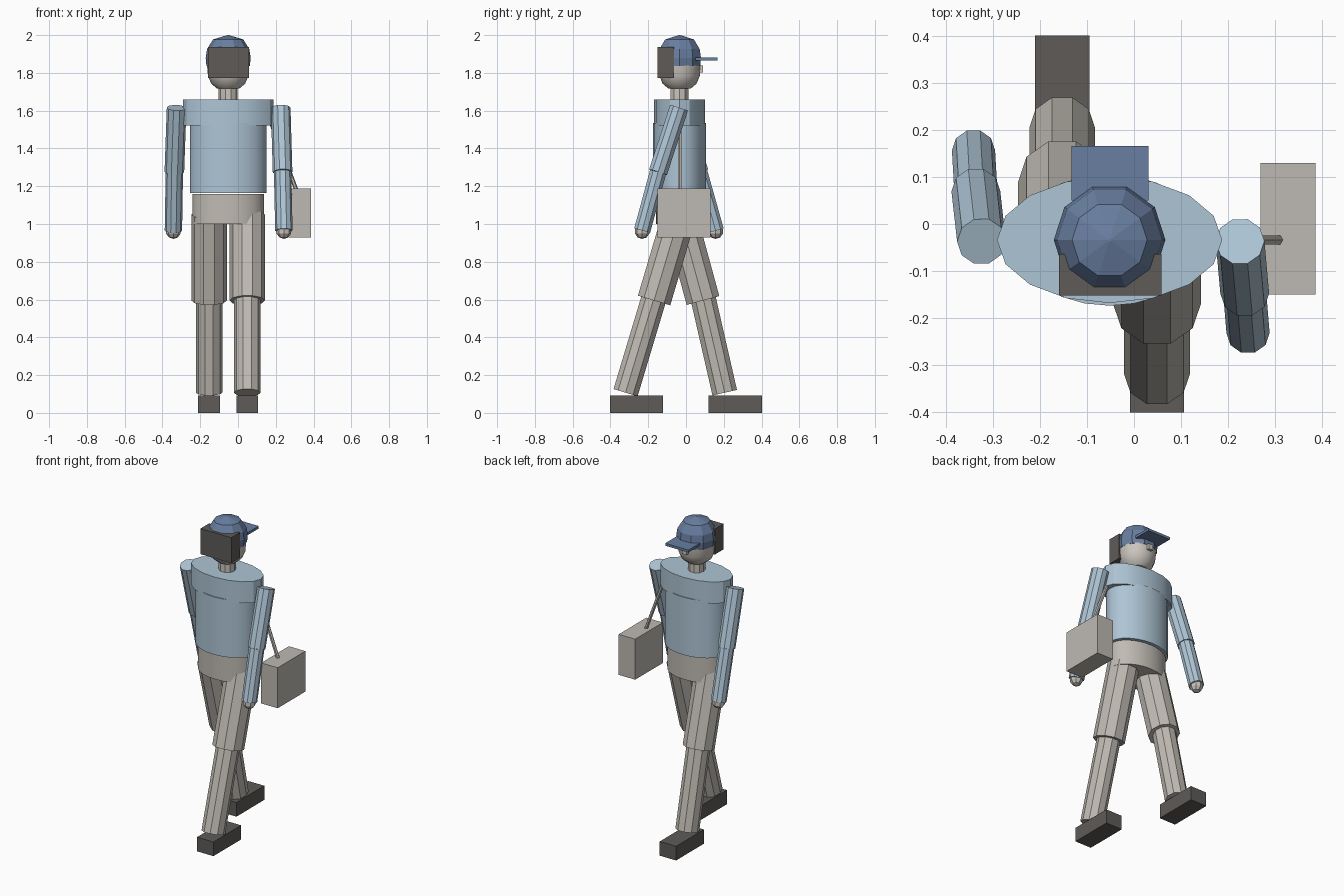
import bpy
import bmesh
import math
from mathutils import Vector, Matrix

if "Cube" in bpy.data.objects:
    bpy.data.objects.remove(bpy.data.objects["Cube"], do_unlink=True)


def material(name, srgb):
    linear = [((c / 255 + 0.055) / 1.055) ** 2.4 for c in srgb] + [1]
    mat = bpy.data.materials.new(name)
    mat.use_nodes = True
    mat.diffuse_color = linear
    mat.node_tree.nodes["Principled BSDF"].inputs["Base Color"].default_value = linear
    return mat


shirt = material("light blue shirt", (174, 197, 213))
denim = material("cap blue", (104, 126, 160))
dark = material("dark grey", (94, 91, 88))
trousers = material("warm grey trousers", (192, 187, 179))
leather = material("pale grey bag", (190, 186, 180))
skin = material("pale skin", (203, 197, 189))

CX, CY = -0.052, -0.034  # body axis


def finish(name, bm, mat, smooth=False):
    bmesh.ops.recalc_face_normals(bm, faces=bm.faces)
    mesh = bpy.data.meshes.new(name)
    bm.to_mesh(mesh)
    bm.free()
    mesh.materials.append(mat)
    obj = bpy.data.objects.new(name, mesh)
    bpy.context.collection.objects.link(obj)
    if smooth:
        bpy.ops.object.select_all(action="DESELECT")
        obj.select_set(True)
        bpy.context.view_layer.objects.active = obj
        bpy.ops.object.shade_smooth_by_angle(angle=math.radians(30))
    return obj


def box(name, mat, low, high):
    low, high = Vector(low), Vector(high)
    bm = bmesh.new()
    bmesh.ops.create_cube(bm, size=1)
    bmesh.ops.scale(bm, vec=high - low, verts=bm.verts)
    bmesh.ops.translate(bm, vec=(low + high) / 2, verts=bm.verts)
    return finish(name, bm, mat)


def rod(name, mat, start, end, radius, sides=10):
    """Straight prism between two points."""
    start, end = Vector(start), Vector(end)
    axis = end - start
    z = axis.normalized()
    y = z.cross(Vector((1, 0, 0))).normalized()
    turn = Matrix((y.cross(z), y, z)).transposed().to_4x4()
    bm = bmesh.new()
    bmesh.ops.create_cone(bm, cap_ends=True, segments=sides, radius1=radius,
                          radius2=radius, depth=axis.length)
    # put a corner on the side axis
    first = min(bm.verts, key=lambda v: abs(math.atan2(v.co.y, v.co.x)))
    bmesh.ops.rotate(bm, verts=bm.verts, matrix=Matrix.Rotation(
        -math.atan2(first.co.y, first.co.x), 3, "Z"))
    bmesh.ops.transform(bm, verts=bm.verts,
                        matrix=Matrix.Translation((start + end) / 2) @ turn)
    return finish(name, bm, mat)


def lathe(name, mat, profile, sides, depth=1.0, smooth=True):
    """Stack of rings (radius, height) about the body axis, squashed in y."""
    bm = bmesh.new()
    rings = []
    for r, z in profile:
        rings.append([bm.verts.new((CX + r * math.cos(a), CY + r * depth * math.sin(a), z))
                      for a in (math.tau * i / sides for i in range(sides))])
    for lower, upper in zip(rings, rings[1:]):
        for i in range(sides):
            j = (i + 1) % sides
            bm.faces.new((lower[i], lower[j], upper[j], upper[i]))
    bm.faces.new(rings[0])
    bm.faces.new(rings[-1])
    return finish(name, bm, mat, smooth)


# Trunk
lathe("hips", trousers, [(0.19, 1.0), (0.19, 1.16)], 24, 0.66)
lathe("torso", shirt, [(0.203, 1.165), (0.203, 1.535)], 24, 0.69)
lathe("shoulders", shirt, [(0.24, 1.522), (0.24, 1.66)], 16, 0.56)

# Head, cap and hair
lathe("neck", skin, [(0.05, 1.62), (0.05, 1.76)], 10, smooth=False)
lathe("head", skin, [(0.06, 1.718), (0.09, 1.743), (0.107, 1.785), (0.112, 1.84)], 16)
lathe("cap_crown", denim, [(0.115, 1.836), (0.119, 1.88), (0.112, 1.926),
                           (0.08, 1.977), (0.004, 2.0)], 10, smooth=False)
box("cap_visor", denim, (-0.133, 0.05, 1.866), (0.031, 0.166, 1.882))
box("hair_block", dark, (-0.16, -0.152, 1.772), (0.059, -0.064, 1.936))
box("nose", skin, (-0.067, 0.05, 1.803), (-0.037, 0.091, 1.838))

# Legs: side, hip x, knee y, ankle y, foot y range
for side, x, knee, ankle, heel, toe in (
        ("right", 0.049, -0.169, -0.32, -0.402, -0.122),
        ("left", -0.153, 0.09, 0.205, 0.12, 0.402)):
    # in a walking stride each thigh and shin overlap at the knee
    rod(side + "_thigh", trousers, (x, CY, 1.05), (x, knee, 0.595), 0.094)
    rod(side + "_shin", trousers, (x, knee, 0.61), (x, ankle, 0.107), 0.07)
    box(side + "_shoe", dark, (x - 0.058, heel, 0), (x + 0.058, toe, 0.091))

# Arms: side, shoulder, elbow, wrist
for side, shoulder, elbow, wrist in (
        ("right", (0.226, -0.037, 1.615), (0.236, -0.148, 1.275), (0.243, -0.232, 0.965)),
        ("left", (-0.325, -0.037, 1.615), (-0.337, 0.07, 1.275), (-0.342, 0.157, 0.965))):
    rod(side + "_upper_arm", shirt, shoulder, elbow, 0.052)
    rod(side + "_forearm", shirt, elbow, wrist, 0.046)
    bm = bmesh.new()
    bmesh.ops.create_uvsphere(bm, u_segments=8, v_segments=5, radius=0.04)
    bmesh.ops.translate(bm, vec=Vector(wrist) - Vector((0, 0, 0.004)), verts=bm.verts)
    finish(side + "_hand", bm, skin)

# Shoulder bag
box("bag", leather, (0.27, -0.15, 0.928), (0.387, 0.13, 1.188))
rod("bag_strap", leather, (0.17, CY, 1.55), (0.307, CY, 1.185), 0.011, 6)
